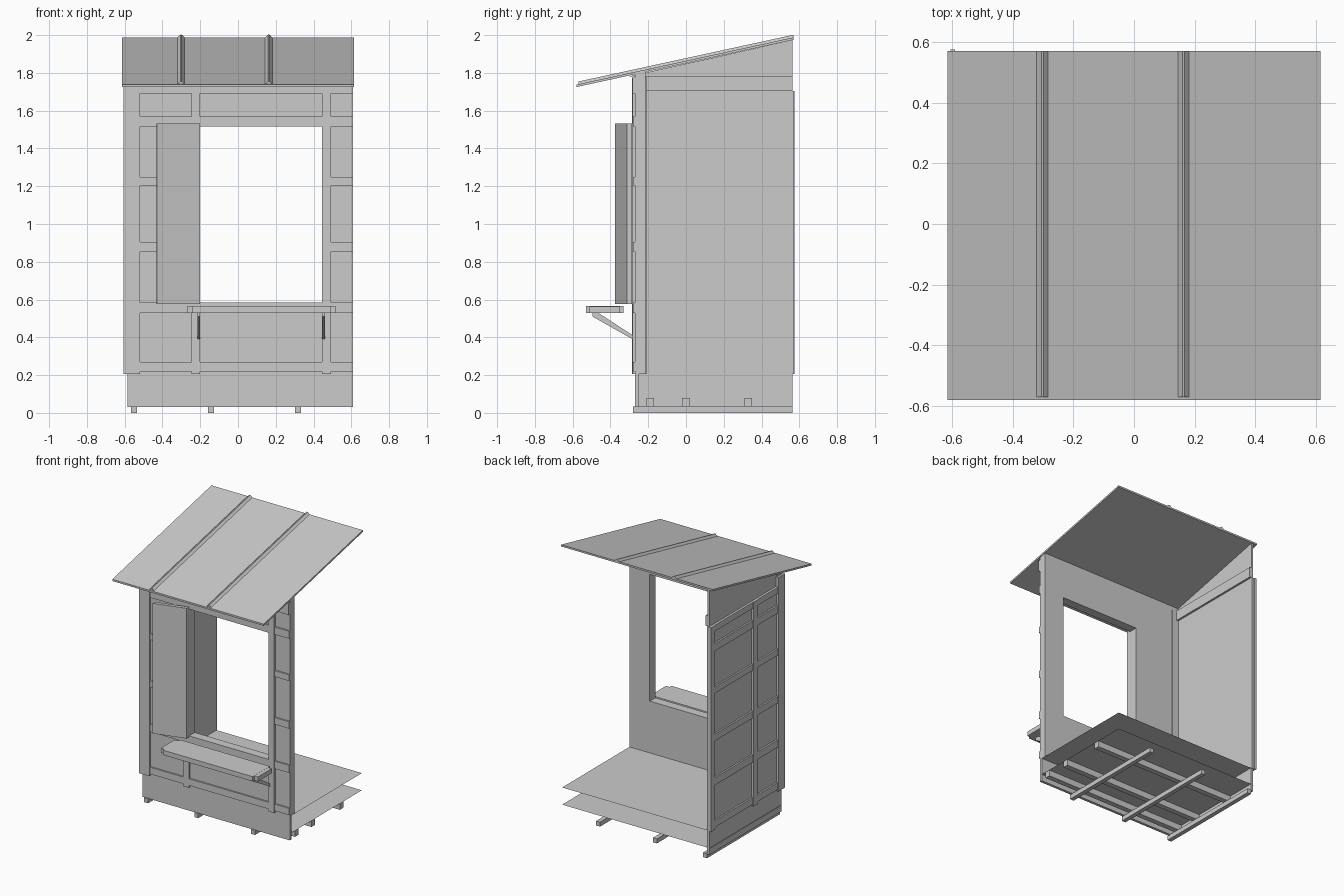
import bpy, bmesh, math
from mathutils import Vector

if "Cube" in bpy.data.objects:
    bpy.data.objects.remove(bpy.data.objects["Cube"])


def mesh(name, verts, faces):
    me = bpy.data.meshes.new(name)
    me.from_pydata(verts, [], faces)
    bm = bmesh.new()
    bm.from_mesh(me)
    bmesh.ops.recalc_face_normals(bm, faces=bm.faces)
    bm.to_mesh(me)
    bm.free()
    ob = bpy.data.objects.new(name, me)
    bpy.context.collection.objects.link(ob)
    return ob


def extrude(name, profile, offset):
    """Closed prism: a polygon of 3D points swept along an offset."""
    n = len(profile)
    pts = [Vector(p) for p in profile]
    verts = pts + [p + Vector(offset) for p in pts]
    faces = [list(range(n)), list(range(n, 2 * n))]
    faces += [[i, (i + 1) % n, n + (i + 1) % n, n + i] for i in range(n)]
    return mesh(name, verts, faces)


def box(name, x0, x1, y0, y1, z0, z1):
    return extrude(name, [(x0, y0, z0), (x1, y0, z0), (x1, y1, z0), (x0, y1, z0)],
                   (0, 0, z1 - z0))


def sheet(name, x0, x1, y0, y1, z):
    return mesh(name, [(x0, y0, z), (x1, y0, z), (x1, y1, z), (x0, y1, z)], [(0, 1, 2, 3)])


def roof_z(y):
    return 1.725 + (y + 0.58) * 0.2174


# Main extents
XL, XR, YF, YB = -0.59, 0.61, -0.27, 0.565
WX0, WX1, WZ0, WZ1 = -0.20, 0.445, 0.585, 1.515

# Skids, joists and the two floor sheets
for x in (-0.55, -0.143, 0.318):
    box("skid", x - 0.016, x + 0.016, -0.28, YB, 0, 0.033)
for y in (-0.19, 0.0, 0.33):
    box("joist", XL + 0.02, XR, y - 0.02, y + 0.02, 0.033, 0.078)
sheet("lower_floor", XL, XR, YF, YB, 0.079)
sheet("upper_floor", XL, XR, YF, YB, 0.205)

# Plinth boards
box("front_plinth", -0.585, XR, YF, YF + 0.02, 0.03, 0.205)
box("left_plinth", -0.585, -0.565, YF + 0.02, YB, 0.03, 0.205)

# Front wall with its window opening, top cut to the roof slope
wall_in = -0.215
box("front_wall_below_window", XL, XR, YF, wall_in, 0.205, WZ0)
box("front_wall_left", XL, WX0, YF, wall_in, WZ0, WZ1)
box("front_wall_right", WX1, XR, YF, wall_in, WZ0, WZ1)
extrude("front_wall_top", [(XL, YF, WZ1), (XL, wall_in, WZ1),
                           (XL, wall_in, roof_z(wall_in)), (XL, YF, roof_z(YF))],
        (XR - XL, 0, 0))

# Front trim: stiles and rails
RAILS = [(0.22, 0.27), (0.53, 0.585), (0.855, 0.905), (1.205, 1.25), (1.515, 1.57)]
box("front_corner_post", -0.605, -0.52, -0.286, -0.21, 0.205, 1.775)
for x0, x1 in ((-0.247, WX0), (WX1, 0.493)):
    box("front_stile", x0, x1, -0.284, YF, 0.205, 1.70)
for i, (z0, z1) in enumerate(RAILS):
    if i in (2, 3):
        spans = ((-0.52, -0.247), (0.493, XR))
    else:
        spans = ((-0.52, XR),)
    for x0, x1 in spans:
        box("front_rail", x0, x1, -0.281, YF, z0, z1)
box("front_top_rail", -0.52, XR, -0.284, YF, 1.69, 1.775)

# Left wall, frieze and gable
box("left_wall", XL, -0.57, wall_in, 0.57, 0.205, 1.705)
box("left_frieze", -0.585, -0.555, wall_in, YB, 1.705, 1.78)
extrude("left_gable", [(-0.585, -0.31, 1.78), (-0.585, YB, 1.78),
                       (-0.585, YB, roof_z(YB))], (0.015, 0, 0))

# Left trim
for y0, y1 in ((0.03, 0.08), (0.525, 0.575)):
    box("left_stile", -0.605, XL, y0, y1, 0.205, 1.705)
for z0, z1 in RAILS + [(1.66, 1.705)]:
    box("left_rail", -0.602, XL, -0.21, 0.53, z0, z1)

# Window shutter, swung open on the left jamb
extrude("shutter", [(-0.43, -0.375, 0.577), (-0.20, -0.312, 0.577),
                    (-0.20, -0.285, 0.577), (-0.432, -0.349, 0.577)], (0, 0, 0.956))

# Serving counter with end battens and diagonal braces
box("counter", -0.24, 0.49, -0.53, -0.33, 0.53, 0.565)
for x in (-0.225, 0.475):
    box("counter_end", x - 0.045, x + 0.045, -0.51, -0.35, 0.53, 0.564)
for x in (-0.215, 0.445):
    extrude("counter_brace", [(x, -0.495, 0.53), (x, -0.465, 0.53),
                              (x, -0.265, 0.40), (x, -0.265, 0.38), (x, -0.495, 0.51)],
            (0.015, 0, 0))

# Sloping roof with two ridged seams
r0, r1 = -0.58, 0.57
extrude("roof", [(-0.615, r0, roof_z(r0)), (-0.615, r1, roof_z(r1)),
                 (-0.615, r1, roof_z(r1) + 0.013), (-0.615, r0, roof_z(r0) + 0.013)],
        (1.23, 0, 0))
s0, s1 = -0.57, 0.57
for x in (-0.302, 0.163):
    z = roof_z(s0) + 0.012
    extrude("roof_seam", [(x - 0.02, s0, z), (x + 0.02, s0, z), (x + 0.004, s0, z + 0.015),
                          (x - 0.003, s0, z + 0.015)],
            (0, s1 - s0, roof_z(s1) - roof_z(s0)))
